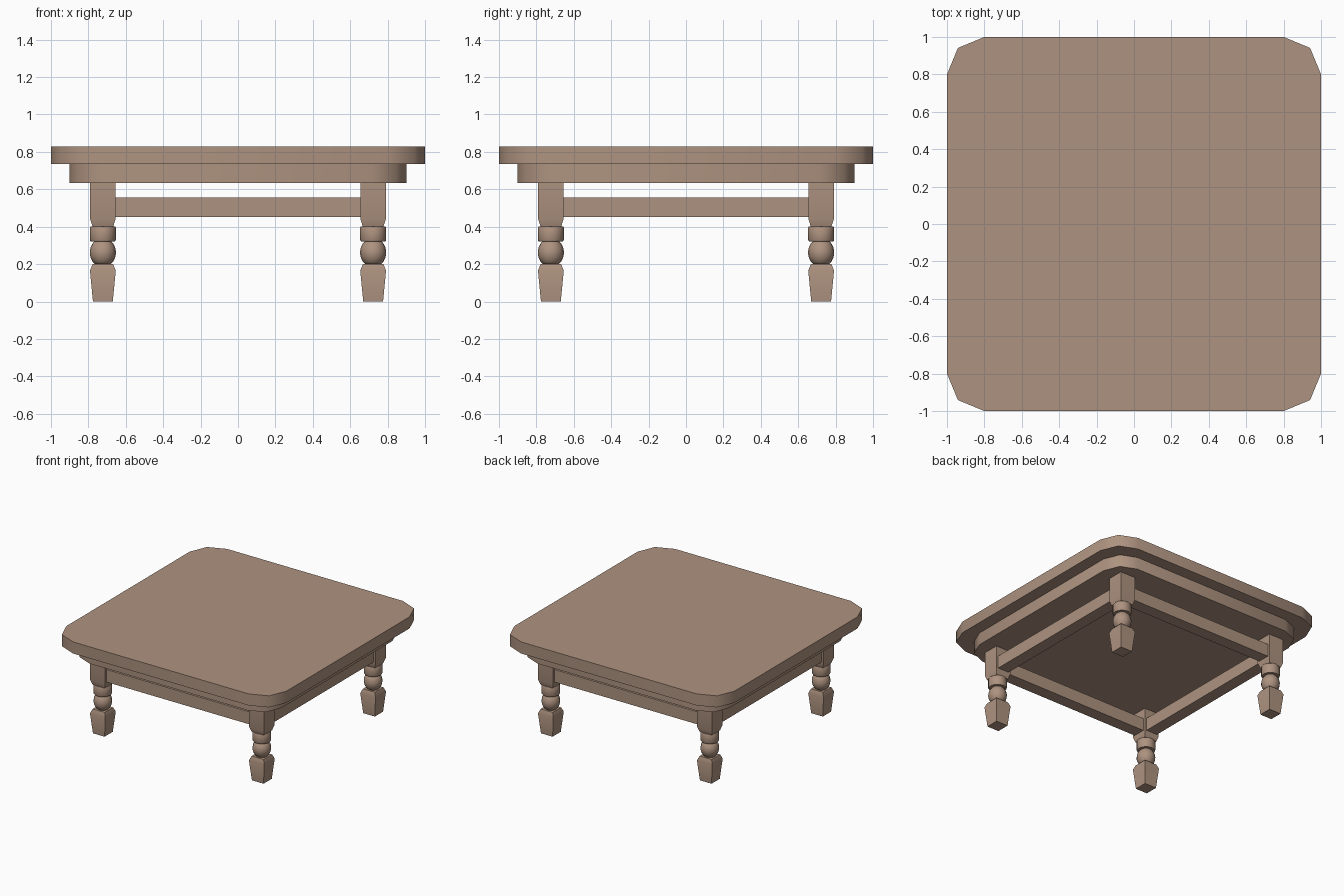
import bpy, bmesh
from math import cos, sin, pi, radians, sqrt

cube = bpy.data.objects.get("Cube")
if cube:
    bpy.data.objects.remove(cube, do_unlink=True)

wood = bpy.data.materials.new("brown wood")
wood.use_nodes = True
colour = (0.42, 0.29, 0.215, 1)
wood.diffuse_color = colour
wood.node_tree.nodes["Principled BSDF"].inputs["Base Color"].default_value = colour


def loft(name, sections, centre=(0, 0)):
    """Skin a closed solid through (outline, z) sections."""
    bm = bmesh.new()
    rings = [[bm.verts.new((x + centre[0], y + centre[1], z)) for x, y in outline]
             for outline, z in sections]
    n = len(rings[0])
    for low, high in zip(rings, rings[1:]):
        for i in range(n):
            j = (i + 1) % n
            bm.faces.new((low[i], low[j], high[j], high[i]))
    bm.faces.new(rings[0][::-1])
    bm.faces.new(rings[-1])
    mesh = bpy.data.meshes.new(name)
    bm.to_mesh(mesh)
    bm.free()
    mesh.materials.append(wood)
    obj = bpy.data.objects.new(name, mesh)
    bpy.context.collection.objects.link(obj)
    bpy.ops.object.select_all(action="DESELECT")
    obj.select_set(True)
    bpy.context.view_layer.objects.active = obj
    bpy.ops.object.shade_smooth_by_angle(angle=radians(50))
    return obj


def box(hx, hy):
    return [(hx, hy), (-hx, hy), (-hx, -hy), (hx, -hy)]


def circle(r, n=16):
    return [(r * cos(2 * pi * i / n), r * sin(2 * pi * i / n)) for i in range(n)]


def rounded_square(half, radius):
    inner = half - radius
    points = []
    for k in range(4):
        for step in range(3):
            a = k * pi / 2 + step * pi / 4
            sx = 1 if k in (0, 3) else -1
            sy = 1 if k < 2 else -1
            points.append((sx * inner + radius * cos(a), sy * inner + radius * sin(a)))
    return points


# Table top and the smaller slab beneath it
for name, half, z0, z1 in (("table_top", 1.0, 0.735, 0.83), ("apron", 0.9, 0.635, 0.735)):
    outline = rounded_square(half, half * 0.2)
    loft(name, [(outline, z0), (outline, z1)])

# Turned legs: square foot, bulb, collar and square post
LEG = 0.7225
foot = [(0.053, 0), (0.069, 0.165), (0.055, 0.2)]
collar = [(0.066, 0.322), (0.07, 0.33), (0.07, 0.395), (0.066, 0.402)]
post = [(0.055, 0.4), (0.0675, 0.44), (0.0675, 0.637)]
bulb = []
for i in range(9):
    z = -0.065 + 0.13 * i / 8
    bulb.append((0.07 - 0.085 + sqrt(0.085 ** 2 - z ** 2), 0.262 + z))

for side, sx in (("left", 1), ("right", -1)):
    for end, sy in (("front", -1), ("back", 1)):
        tag = f"{end}_{side}"
        spot = (sx * LEG, sy * LEG)
        for part, profile in (("foot", foot), ("post", post)):
            loft(f"{tag}_leg_{part}", [(box(h, h), z) for h, z in profile], spot)
        for part, profile in (("bulb", bulb), ("collar", collar)):
            loft(f"{tag}_leg_{part}", [(circle(r), z) for r, z in profile], spot)

# Stretcher rails between the legs
for name, s, along_x in (("front_rail", -1, True), ("back_rail", 1, True),
                         ("left_rail", 1, False), ("right_rail", -1, False)):
    outline = box(0.66, 0.05) if along_x else box(0.05, 0.66)
    spot = (0, s * LEG) if along_x else (s * LEG, 0)
    loft(name, [(outline, 0.452), (outline, 0.555)], spot)
